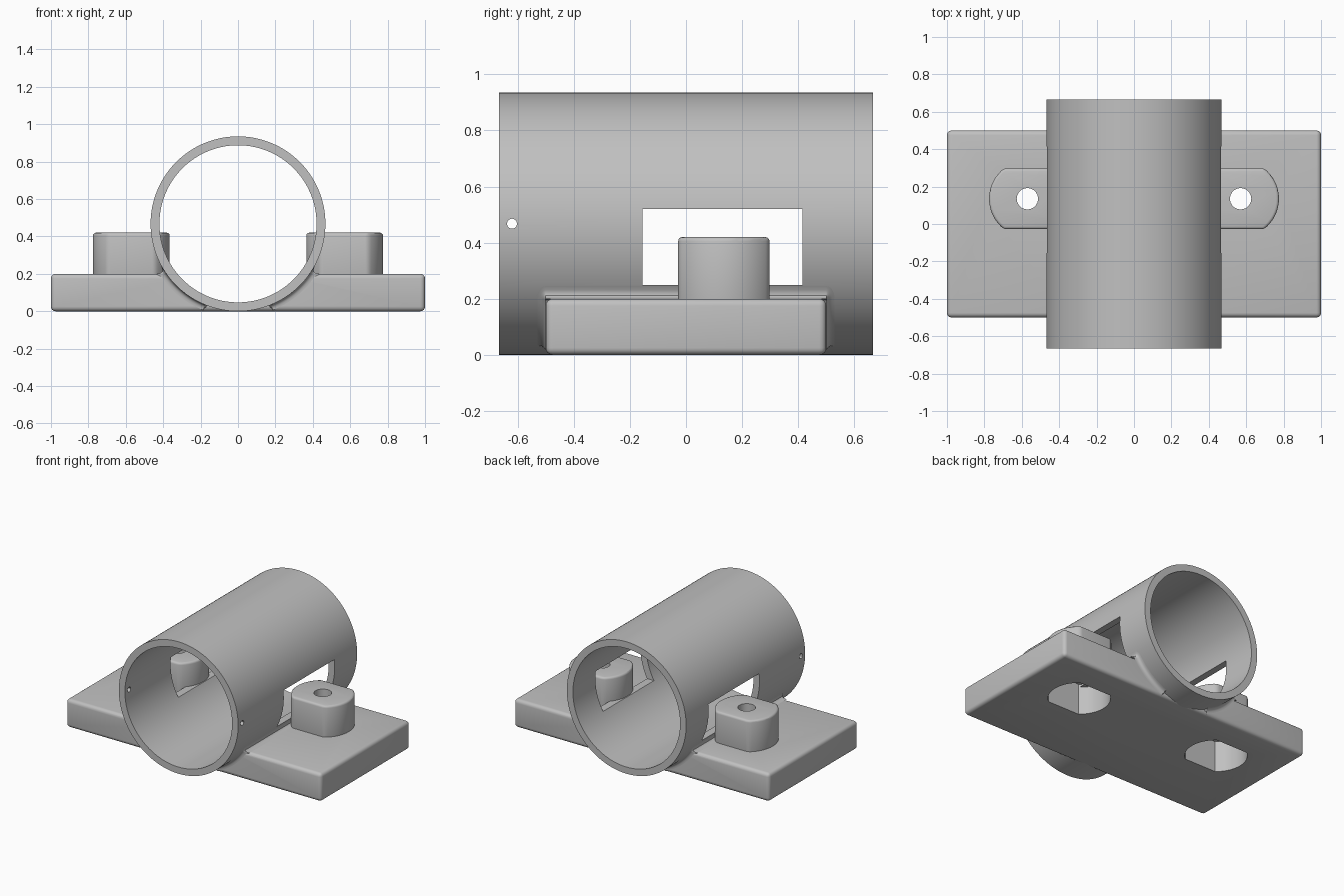
import bpy, bmesh
from math import sin, cos, radians, asin, sqrt
from mathutils import Vector

if "Cube" in bpy.data.objects:
    bpy.data.objects.remove(bpy.data.objects["Cube"], do_unlink=True)

R, BORE, LENGTH = 0.4675, 0.42, 1.332      # tube radii and length
PLATE_H, BOSS_TOP = 0.2, 0.42
BOSS_X, BOSS_Y = 0.57, 0.135
FILLET = 0.03

grey = bpy.data.materials.new("light_grey")
grey.use_nodes = True
grey.diffuse_color = (0.53, 0.53, 0.53, 1)
grey.node_tree.nodes["Principled BSDF"].inputs["Base Color"].default_value = (0.53, 0.53, 0.53, 1)


def from_bmesh(name, bm):
    bmesh.ops.recalc_face_normals(bm, faces=bm.faces)
    mesh = bpy.data.meshes.new(name)
    bm.to_mesh(mesh)
    bm.free()
    mesh.materials.append(grey)
    obj = bpy.data.objects.new(name, mesh)
    bpy.context.collection.objects.link(obj)
    return obj


def prism(name, outline, direction):
    """Extrude a closed outline along a direction."""
    bm = bmesh.new()
    face = bm.faces.new([bm.verts.new(p) for p in outline])
    new = bmesh.ops.extrude_face_region(bm, geom=[face])["geom"]
    bmesh.ops.translate(bm, vec=direction, verts=[v for v in new if isinstance(v, bmesh.types.BMVert)])
    return from_bmesh(name, bm)


def box(name, low, high):
    (x0, y0, z0), (x1, y1, z1) = low, high
    return prism(name, [(x0, y0, z0), (x1, y0, z0), (x1, y1, z0), (x0, y1, z0)], (0, 0, z1 - z0))


def ring(center, u, v, radius, count):
    c, u, v = Vector(center), Vector(u), Vector(v)
    return [c + radius * (cos(radians(a)) * u + sin(radians(a)) * v)
            for a in (360 * i / count for i in range(count))]


def tube_solid(name, radius, length):
    return prism(name, ring((0, -length / 2, R), (1, 0, 0), (0, 0, 1), radius, 128), (0, length, 0))


def flat_sided_round(name, x, radius, half_width, z0, z1):
    """Round block with two flat sides."""
    limit = asin(half_width / radius)
    arc = [limit * (i / 8 - 1) for i in range(17)]
    outline = [(x + d * radius * cos(a), BOSS_Y + d * radius * sin(a), z0) for d in (1, -1) for a in arc]
    return prism(name, outline, (0, 0, z1 - z0))


def apply_modifier(obj, mod):
    bpy.ops.object.select_all(action="DESELECT")
    bpy.context.view_layer.objects.active = obj
    obj.select_set(True)
    bpy.ops.object.modifier_apply(modifier=mod.name)


def bevel(obj, width):
    mod = obj.modifiers.new("rounding", "BEVEL")
    mod.width, mod.segments = width, 4
    apply_modifier(obj, mod)


def cut(obj, *cutters):
    for cutter in cutters:
        mod = obj.modifiers.new("cut", "BOOLEAN")
        mod.operation, mod.solver, mod.object = "DIFFERENCE", "EXACT", cutter
        apply_modifier(obj, mod)


def fillet(name, side):
    """Concave blend between the tube and one wing of the plate."""
    top = asin((PLATE_H - R) / R)
    edge_x = R * cos(top)
    reach = 0.055
    nodes = []
    steps = 16

    def end_nodes(d):
        for i in range(steps + 1):
            a = radians(-68) + (top - radians(-68)) * i / steps
            out = Vector((cos(a), 0, sin(a)))
            yield Vector((0, d * 0.5, R)) + R * out, Vector((0, d * FILLET, 0)), FILLET * out

    def corner_nodes(d):
        c, a0, b0 = list(end_nodes(d))[-1]
        a1 = reach * Vector((-sin(top), 0, cos(top)))
        for i in range(1, 7):
            t = radians(90 * i / 6)
            yield c, cos(t) * a0 + sin(t) * a1, b0.lerp(Vector((reach, 0, 0)), i / 6)

    for d in (-1, 1):
        run = list(end_nodes(d)) + list(corner_nodes(d))
        nodes += run if d < 0 else run[::-1]

    bm = bmesh.new()
    rows = []
    for c, a, b in nodes:
        pts = [c + a * (1 - k / 6) ** 2 + b * (k / 6) ** 2 for k in range(7)] + [c - Vector((0.01, 0, 0.005))]
        rows.append([bm.verts.new((side * p.x, p.y, max(p.z, 0))) for p in pts])
    for r0, r1 in zip(rows, rows[1:]):
        for k in range(8):
            n = (k + 1) % 8
            bm.faces.new((r0[k], r0[n], r1[n], r1[k]))
    bm.faces.new(rows[0])
    bm.faces.new(rows[-1])
    return from_bmesh(name, bm)


# Cutters
bore = tube_solid("bore_cutter", BORE, 2)
plate_gap = tube_solid("plate_gap_cutter", (R + BORE) / 2, 2)
window = box("window_cutter", (-1, -0.155, 0.25), (1, 0.415, 0.52))
pin = prism("pin_cutter", ring((-1, -0.62, R), (0, 1, 0), (0, 0, 1), 0.018, 12), (2, 0, 0))
pockets, bolts = [], []
for s in (1, -1):
    pockets.append(flat_sided_round("pocket_cutter", s * BOSS_X, 0.2, 0.157, -0.1, 0.22))
    bolts.append(prism("bolt_cutter", ring((s * BOSS_X, BOSS_Y, 0.1), (1, 0, 0), (0, 1, 0), 0.057, 32), (0, 0, 0.5)))

# Tube with side windows and pin holes
tube = tube_solid("tube", R, LENGTH)
cut(tube, bore, window, pin, *pockets)

# Base plate
plate = box("base_plate", (-1, -0.5, 0), (1, 0.5, PLATE_H))
bevel(plate, 0.025)
cut(plate, plate_gap, *pockets)
parts = [tube, plate]

# Bolt bosses and fillets on both wings
for s, word, pocket, bolt in zip((1, -1), ("left", "right"), pockets, bolts):
    boss = flat_sided_round(word + "_boss", s * BOSS_X, 0.205, 0.163, 0.15, BOSS_TOP)
    mod = boss.modifiers.new("rounding", "BEVEL")
    mod.width, mod.segments, mod.limit_method = 0.015, 3, "ANGLE"
    apply_modifier(boss, mod)
    cut(boss, pocket, bolt)
    parts += [boss, fillet(word + "_fillet", s)]

for cutter in [bore, plate_gap, window, pin] + pockets + bolts:
    bpy.data.objects.remove(cutter, do_unlink=True)

# Smooth shading with sharp edges kept
bpy.ops.object.select_all(action="DESELECT")
for part in parts:
    part.select_set(True)
bpy.context.view_layer.objects.active = tube
bpy.ops.object.shade_smooth_by_angle(angle=radians(30))
